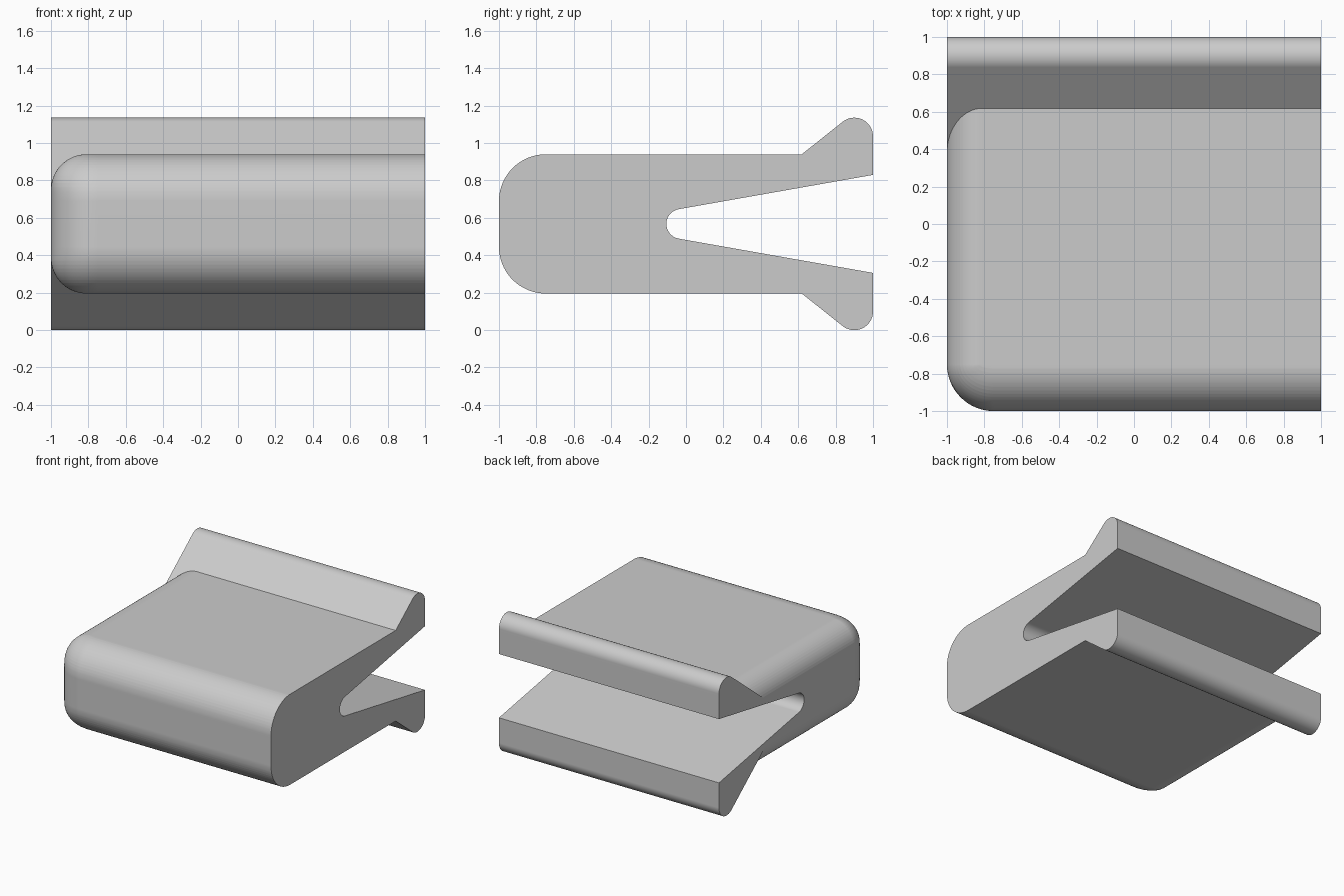
import bpy, bmesh
from math import sin, cos, pi, radians, sqrt

if "Cube" in bpy.data.objects:
    bpy.data.objects.remove(bpy.data.objects["Cube"], do_unlink=True)

MID = 0.567        # height of the symmetry plane
HALF = 0.372       # half thickness of the body
R_FRONT = 0.25     # rounding of front edges and the vertical corner
R_SIDE = 0.19      # rounding of the long edges on the right side
STEPS = 16

grey = bpy.data.materials.new("light_grey")
grey.use_nodes = True
colour = (0.6, 0.6, 0.6, 1)
grey.diffuse_color = colour
grey.node_tree.nodes["Principled BSDF"].inputs["Base Color"].default_value = colour


def make_object(name, bm):
    bmesh.ops.recalc_face_normals(bm, faces=bm.faces[:])
    mesh = bpy.data.meshes.new(name)
    bm.to_mesh(mesh)
    bm.free()
    mesh.materials.append(grey)
    obj = bpy.data.objects.new(name, mesh)
    bpy.context.collection.objects.link(obj)
    return obj


def arc(cy, cz, r, start, end):
    angles = [radians(start + (end - start) * i / STEPS) for i in range(STEPS + 1)]
    return [(cy + r * cos(a), cz + r * sin(a)) for a in angles]


def prism(name, profile, x0, x1):
    """Extrude a (y, z) profile along x."""
    bm = bmesh.new()
    base = bm.faces.new([bm.verts.new((x0, y, z)) for y, z in profile])
    ext = bmesh.ops.extrude_face_region(bm, geom=[base])
    moved = [v for v in ext["geom"] if isinstance(v, bmesh.types.BMVert)]
    bmesh.ops.translate(bm, verts=moved, vec=(x1 - x0, 0, 0))
    return make_object(name, bm)


def inset(r, h):
    """How far a rounding of radius r draws in at distance h from the mid plane."""
    t = max(0.0, h - (HALF - r))
    return r - sqrt(max(0.0, r * r - t * t))


def rounded_body():
    """Stack of outlines whose front and right sides draw in near top and bottom."""
    heights = {HALF - R_FRONT + R_FRONT * sin(pi / 2 * i / STEPS) for i in range(STEPS + 1)}
    heights |= {HALF - R_SIDE + R_SIDE * sin(pi / 2 * i / STEPS) for i in range(STEPS)}
    levels = sorted(heights | {-h for h in heights})
    bm = bmesh.new()
    rings = []
    for h in levels:
        df, ds = inset(R_FRONT, abs(h)), inset(R_SIDE, abs(h))
        c = R_FRONT - 1
        pts = [(1, df - 1)]
        for i in range(STEPS + 1):
            a = pi / 2 * i / STEPS
            pts.append((c - (R_FRONT - ds) * sin(a), c - (R_FRONT - df) * cos(a)))
        pts += [(ds - 1, 0.98), (1, 0.98)]
        rings.append([bm.verts.new((x, y, MID + h)) for x, y in pts])
    for low, high in zip(rings, rings[1:]):
        for i in range(len(low)):
            j = (i + 1) % len(low)
            bm.faces.new((low[i], low[j], high[j], high[i]))
    bm.faces.new(rings[0][::-1])
    bm.faces.new(rings[-1])
    bmesh.ops.remove_doubles(bm, verts=bm.verts[:], dist=0.0005)
    return make_object("clip_body", bm)


def combine(target, other, operation):
    mod = target.modifiers.new(operation.lower(), "BOOLEAN")
    mod.object, mod.operation, mod.solver = other, operation, "EXACT"
    bpy.context.view_layer.objects.active = target
    bpy.ops.object.modifier_apply(modifier=mod.name)
    bpy.data.objects.remove(other, do_unlink=True)


body = rounded_body()

# Flared lips above and below the mouth; their slopes run down into the rounded edge
SLOPE = 38.5
lip = arc(0.9, 1.035, 0.1, 0, 90 + SLOPE)
y, z = lip[-1]
foot = 0.72
lip += [(y - (z - foot) * cos(radians(SLOPE)) / sin(radians(SLOPE)), foot), (1, foot)]
combine(body, prism("upper_lip", lip, -1, 1), "UNION")
lower = [(y, 2 * MID - z) for y, z in lip]
combine(body, prism("lower_lip", lower, -1, 1), "UNION")

# Tapered mouth with a round inner end
flare = 0.262 + 0.2 * sin(radians(10)) / cos(radians(10))
mouth = arc(-0.025, MID, 0.08, 100, 260) + [(1.2, MID - flare), (1.2, MID + flare)]
combine(body, prism("mouth_cutter", mouth, -1.2, 1.2), "DIFFERENCE")

# Smooth roundings, crisp edges
bpy.ops.object.select_all(action="DESELECT")
body.select_set(True)
bpy.context.view_layer.objects.active = body
bpy.ops.object.shade_smooth_by_angle(angle=radians(25))
weighted = body.modifiers.new("weighted_normals", "WEIGHTED_NORMAL")
weighted.keep_sharp = True
